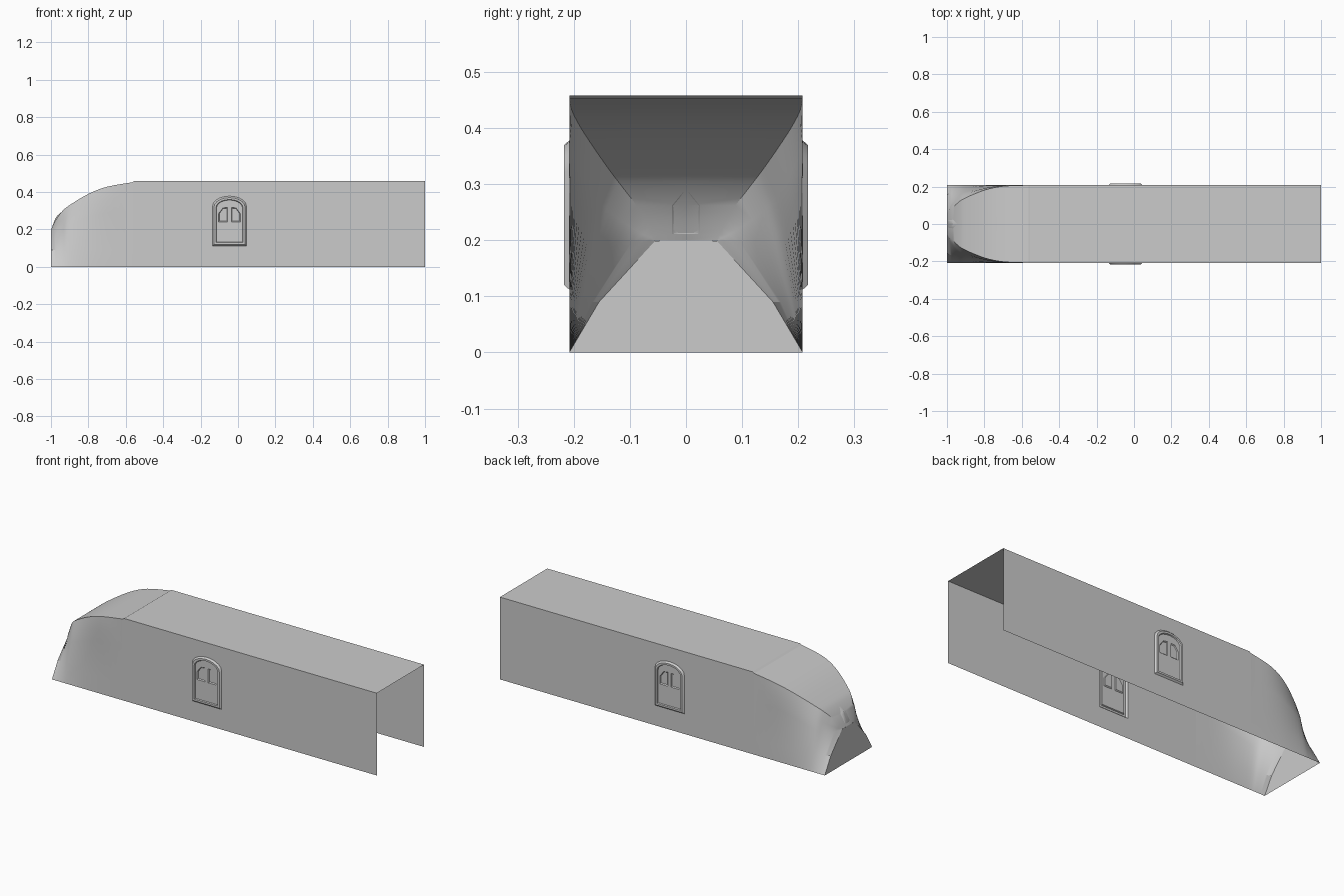
import bpy, bmesh, math
from mathutils import Vector

if "Cube" in bpy.data.objects:
    bpy.data.objects.remove(bpy.data.objects["Cube"])

HALF = 0.208
TOP = 0.458


def finish(name, bm, ref=(0, 0, 0.2)):
    """Weld, orient outward, mirror across y and shade one half-shell."""
    bmesh.ops.remove_doubles(bm, verts=bm.verts, dist=1e-5)
    bmesh.ops.recalc_face_normals(bm, faces=bm.faces)
    out = sum(f.normal.dot(f.calc_center_median() - Vector(ref)) * f.calc_area() for f in bm.faces)
    if out < 0:
        bmesh.ops.reverse_faces(bm, faces=bm.faces)
    me = bpy.data.meshes.new(name)
    bm.to_mesh(me)
    bm.free()
    ob = bpy.data.objects.new(name, me)
    bpy.context.collection.objects.link(ob)
    mod = ob.modifiers.new("mirror", 'MIRROR')
    mod.use_axis = (False, True, False)
    mod.use_clip = True
    bpy.context.view_layer.objects.active = ob
    ob.select_set(True)
    bpy.ops.object.shade_smooth_by_angle(angle=math.radians(30))
    ob.select_set(False)
    return ob


def loop(bm, pts, y):
    vs = [bm.verts.new((x, y, z)) for x, z in pts]
    return vs, [bm.edges.new((vs[i - 1], vs[i])) for i in range(len(vs))]


def bridge(bm, a, b):
    for i in range(len(a)):
        bm.faces.new((a[i - 1], a[i], b[i], b[i - 1]))


def arch(inset):
    """Door outline with a low arched top."""
    x0, x1, z0 = -0.136 + inset, 0.045 - inset, 0.112 + inset
    spring, top = 0.325 - inset * 0.5, 0.378 - inset
    c, r = (x0 + x1) / 2, (x1 - x0) / 2
    n = 10
    pts = [(x0, z0), (x1, z0)]
    for i in range(n + 1):
        a = math.pi * i / n
        pts.append((c + r * math.cos(a), spring + (top - spring) * math.sin(a)))
    return pts


# Main body: long wall with door opening, and flat roof
bm = bmesh.new()
_, e1 = loop(bm, [(-0.565, 0), (1, 0), (1, TOP), (-0.555, TOP), (-0.565, 0.452)], -HALF)
_, e2 = loop(bm, arch(0), -HALF)
bmesh.ops.triangle_fill(bm, edges=e1 + e2, use_beauty=True)
for (xa, za), (xb, zb) in [((-0.555, TOP), (1, TOP)), ((-0.565, 0.452), (-0.555, TOP))]:
    bm.faces.new([bm.verts.new(p) for p in
                  ((xa, -HALF, za), (xb, -HALF, zb), (xb, 0, zb), (xa, 0, za))])
finish("body_shell", bm)

# Door: raised bevelled frame, sunk panel, two recessed windows
bm = bmesh.new()
rings = [loop(bm, arch(i), -y) for i, y in
         ((0, HALF), (0.008, 0.217), (0.018, 0.217), (0.021, 0.211))]
for a, b in zip(rings, rings[1:]):
    bridge(bm, a[0], b[0])
fill = list(rings[-1][1])
c = -0.0455
for s in (-1, 1):
    win = [(c + s * u, z) for u, z in
           ((0.010, 0.240), (0.058, 0.240), (0.058, 0.285), (0.035, 0.315), (0.010, 0.318))]
    wv, we = loop(bm, win, -0.211)
    fill += we
    mx, mz = sum(p[0] for p in win) / 5, sum(p[1] for p in win) / 5
    iv, _ = loop(bm, [(mx + (x - mx) * 0.85, mz + (z - mz) * 0.88) for x, z in win], -0.206)
    bridge(bm, wv, iv)
    bm.faces.new(iv)
bmesh.ops.triangle_fill(bm, edges=fill, use_beauty=True)
finish("side_door", bm, (c, 0, 0.24))

# Nose stations: x, roof z, roof half width, crease y, crease z, lower y
stations = [
    (-0.565, 0.452, 0.208, 0.208, 0.300, 0.208),
    (-0.70, 0.428, 0.202, 0.203, 0.290, 0.207),
    (-0.80, 0.390, 0.181, 0.192, 0.262, 0.204),
    (-0.90, 0.330, 0.140, 0.172, 0.222, 0.194),
    (-0.94, 0.297, 0.115, 0.148, 0.203, 0.183),
    (-0.975, 0.250, 0.080, 0.110, 0.197, 0.169),
    (-1.0, 0.200, 0.055, 0.055, 0.199, 0.155),
]


def smooth(rows, n=4):
    """Catmull-Rom interpolation of the station rows."""
    out = []
    for i in range(len(rows) - 1):
        p = [rows[min(max(i + k, 0), len(rows) - 1)] for k in (-1, 0, 1, 2)]
        for j in range(n):
            t = j / n
            out.append([0.5 * (2 * b + (c_ - a) * t + (2 * a - 5 * b + 4 * c_ - d) * t * t
                               + (3 * b - a - 3 * c_ + d) * t ** 3) for a, b, c_, d in zip(*p)])
    return out + [list(rows[-1])]


# Nose: curved roof narrowing over concave cheeks, flat front plate
bm = bmesh.new()
sections = []
for x, zr, w, yc, zc, yl in smooth(stations):
    sec = [(HALF, 0), (yl, 0.09), (yc, zc),
           ((yc + w) / 2 + 0.004 * (x > -0.99) * (x < -0.6), (zc + zr) / 2), (w, zr), (0, zr)]
    sections.append([bm.verts.new((x, -min(y, HALF), z)) for y, z in sec])
for a, b in zip(sections, sections[1:]):
    for i in range(len(a) - 1):
        bm.faces.new((a[i], a[i + 1], b[i + 1], b[i]))
bm.faces.new([bm.verts.new((-1, -y, z)) for y, z in
              ((0, 0), (HALF, 0), (0.155, 0.09), (0.055, 0.199), (0, 0.2))])
finish("nose_shell", bm, (-0.7, 0, 0.2))

# Nose lamp housing: small pointed bump on the centreline
bm = bmesh.new()
outer = [(-0.994, 0, 0.211), (-0.994, -0.025, 0.211), (-0.966, -0.025, 0.262), (-0.945, 0, 0.292)]
inner = [(-0.994, 0, 0.213), (-0.994, -0.012, 0.213), (-0.977, -0.012, 0.258), (-0.968, 0, 0.272)]
o = [bm.verts.new(p) for p in outer]
n = [bm.verts.new(p) for p in inner]
for i in range(3):
    bm.faces.new((o[i], o[i + 1], n[i + 1], n[i]))
bm.faces.new(n)
finish("nose_lamp", bm, (-0.9, 0, 0.2))
